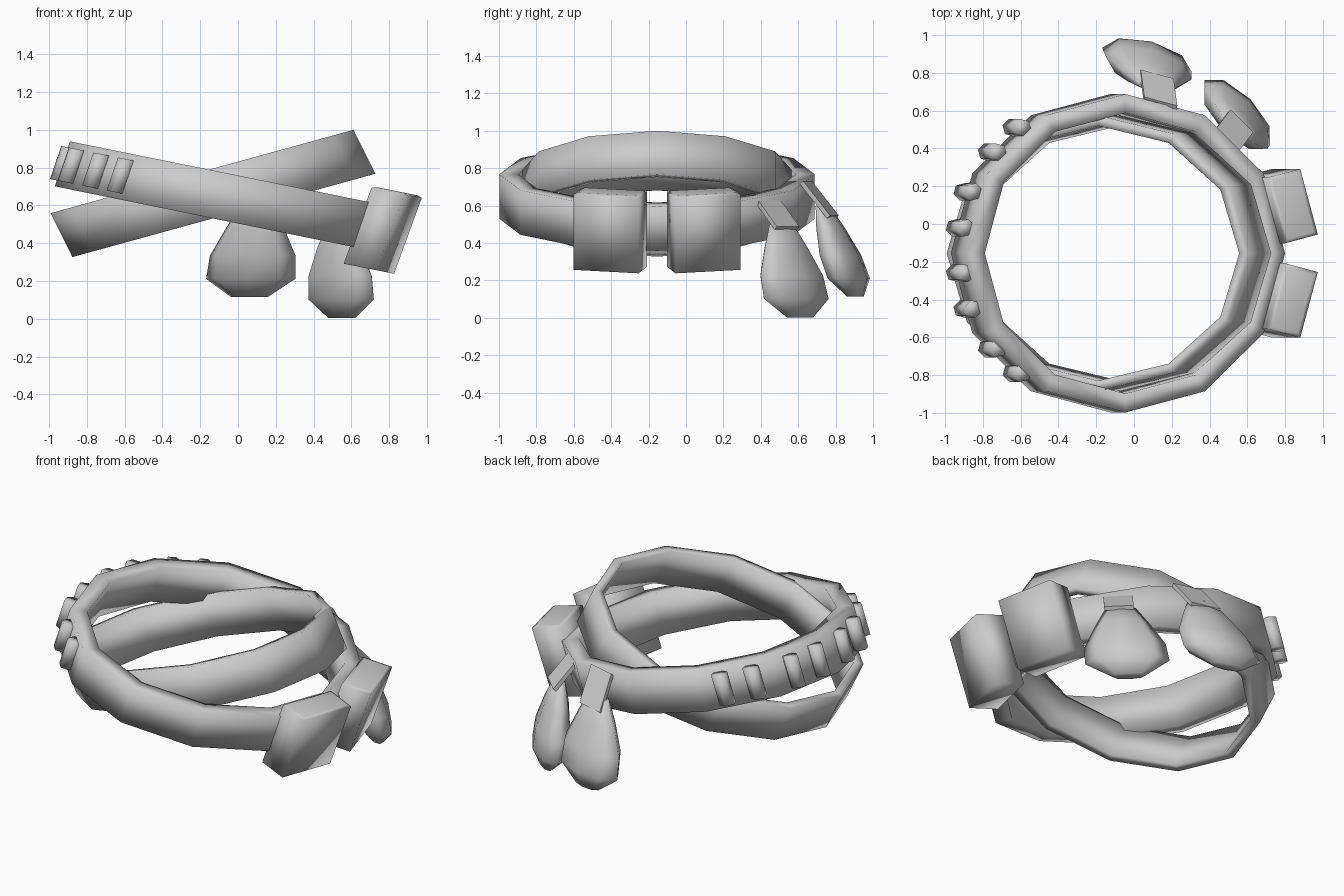
import bpy, bmesh
from math import sin, cos, pi, radians
from mathutils import Vector, Matrix

cube = bpy.data.objects.get("Cube")
if cube:
    bpy.data.objects.remove(cube, do_unlink=True)

grey = bpy.data.materials.new("plain_grey")
grey.use_nodes = True
grey.diffuse_color = (0.6, 0.6, 0.6, 1)
grey.node_tree.nodes["Principled BSDF"].inputs["Base Color"].default_value = (0.6, 0.6, 0.6, 1)

CENTRE_Y = -0.155


def finish(bm, name, smooth=True):
    bmesh.ops.recalc_face_normals(bm, faces=bm.faces)
    for face in bm.faces:
        face.smooth = smooth
    mesh = bpy.data.meshes.new(name)
    bm.to_mesh(mesh)
    bm.free()
    mesh.materials.append(grey)
    obj = bpy.data.objects.new(name, mesh)
    bpy.context.collection.objects.link(obj)
    return obj


def bridge(bm, first, second):
    n = len(first)
    for i in range(n):
        j = (i + 1) % n
        bm.faces.new((first[i], first[j], second[j], second[i]))


def belt(name, top, bottom, rx, ry, slope, thick):
    """Twelve-sided leaning band; top and bottom are the (x, z) rim centres."""
    bm = bmesh.new()
    rims = []
    for (cx, cz), inset in ((top, 0), (bottom, 0), (bottom, thick), (top, thick)):
        rim = []
        for i in range(12):
            a = i * pi / 6
            dx = (rx - inset) * cos(a)
            rim.append(bm.verts.new((cx + dx, CENTRE_Y + (ry - inset) * sin(a), cz + slope * dx)))
        rims.append(rim)
    for i in range(4):
        bridge(bm, rims[i], rims[(i + 1) % 4])
    return finish(bm, name)


# Two crossing belts
belt("cartridge_belt", (-0.045, 0.768), (-0.125, 0.53), 0.845, 0.843, -0.203, 0.1)
belt("plain_belt", (-0.19, 0.78), (-0.075, 0.5475), 0.802, 0.73, 0.275, 0.055)


def frame(centre, angle, lean):
    """Axes facing outward at an angle, following the slope of the belt."""
    out = Vector((cos(angle), sin(angle), -0.2 * cos(angle)))
    side = Vector((-sin(angle), cos(angle), 0.2 * sin(angle)))
    m = Matrix((out, side, lean)).transposed().to_4x4()
    m.translation = centre
    return m


# Cartridges: six-sided prisms around the right side of the belt
spots = [(-0.62, 0.51), (-0.75, 0.38), (-0.88, 0.17), (-0.92, -0.02)]
spots += [(x, 2 * CENTRE_Y + 0.03 - y) for x, y in reversed(spots)]
for i, (x, y) in enumerate(spots):
    angle = radians((135, 135, 165, 165, 195, 195, 225, 225)[i])
    bm = bmesh.new()
    bmesh.ops.create_cone(bm, cap_ends=True, segments=6, radius1=0.05, radius2=0.05, depth=1)
    bmesh.ops.scale(bm, verts=bm.verts, vec=(0.95, 0.95, 1))
    z = 0.649 - 0.203 * (x + 0.085)
    bm.transform(frame((x, y, z), angle, Vector((0.06, 0, 0.175))))
    finish(bm, f"cartridge_{i + 1}")

# Pouches on the left side
for label, sign in (("back", 1), ("front", -1)):
    bm = bmesh.new()
    bmesh.ops.create_cube(bm, size=1)
    bmesh.ops.scale(bm, verts=bm.verts, vec=(0.18, 0.36, 1))
    top_edges = [e for e in bm.edges if all(v.co.z > 0 for v in e.verts)]
    bmesh.ops.bevel(bm, geom=top_edges, offset=0.02, segments=1, affect='EDGES')
    centre = (0.768, CENTRE_Y + sign * 0.25, 0.47)
    bm.transform(frame(centre, sign * radians(15), Vector((0.15, 0, 0.41))))
    finish(bm, f"{label}_pouch")


def sack(name, angle, top, bottom):
    """Flattened teardrop hanging from top to bottom."""
    out = Vector((cos(angle), sin(angle), 0))
    side = Vector((-sin(angle), cos(angle), 0))
    bm = bmesh.new()
    rings = []
    for t, w, d in ((0, .09, .03), (.25, .16, .07), (.55, .235, .1), (.8, .245, .1), (1, .1, .04)):
        c = Vector(top).lerp(Vector(bottom), t)
        rings.append([bm.verts.new(c + side * w * cos(k * pi / 4) + out * d * sin(k * pi / 4))
                      for k in range(8)])
    for a, b in zip(rings, rings[1:]):
        bridge(bm, a, b)
    bm.faces.new(rings[0])
    bm.faces.new(rings[-1])
    finish(bm, name)


def strap(name, angle, start, end, width):
    """Flat hanger joining the belt to a sack."""
    side = Vector((-sin(angle), cos(angle), 0)) * width / 2
    run = Vector(end) - Vector(start)
    lift = side.cross(run).normalized() * 0.012
    bm = bmesh.new()
    loops = []
    for p in (Vector(start), Vector(end)):
        loops.append([bm.verts.new(p + s * side + u * lift)
                      for s, u in ((1, 1), (-1, 1), (-1, -1), (1, -1))])
    bridge(bm, *loops)
    for loop in loops:
        bm.faces.new(loop)
    finish(bm, name, False)


# Hanging sacks at the back
sack("back_sack", radians(75), (0.1, 0.73, 0.6), (0.06, 0.905, 0.115))
strap("back_sack_strap", radians(75), (0.14, 0.64, 0.725), (0.12, 0.785, 0.54), 0.18)
sack("back_left_sack", radians(45), (0.53, 0.51, 0.5), (0.55, 0.61, 0.003))
strap("back_left_sack_strap", radians(45), (0.49, 0.44, 0.62), (0.565, 0.54, 0.48), 0.17)
